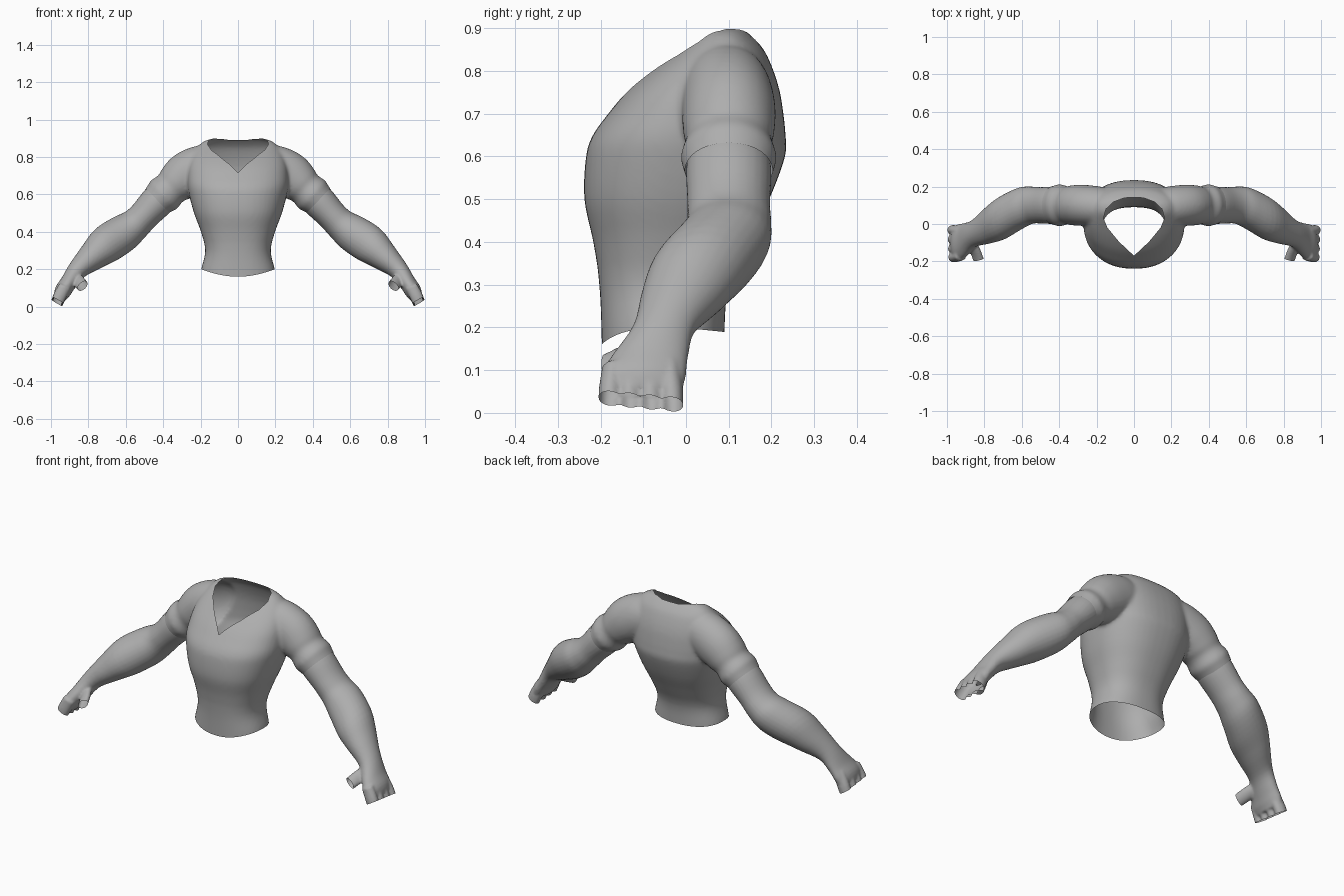
import bpy, bmesh, math
from mathutils import Vector

if "Cube" in bpy.data.objects:
    bpy.data.objects.remove(bpy.data.objects["Cube"])

grey = bpy.data.materials.new("plain_grey")
grey.diffuse_color = (0.42, 0.42, 0.42, 1)
grey.use_nodes = True
grey.node_tree.nodes["Principled BSDF"].inputs["Base Color"].default_value = grey.diffuse_color


def spline(rows, steps=4):
    """Catmull-Rom interpolation of rows of equal length."""
    out = []
    for i in range(len(rows) - 1):
        p = [rows[max(0, min(len(rows) - 1, i + k))] for k in (-1, 0, 1, 2)]
        for s in range(steps):
            t = s / steps
            out.append([0.5 * (2 * b + (c - a) * t + (2 * a - 5 * b + 4 * c - d) * t * t
                               + (3 * b - a - 3 * c + d) * t ** 3) for a, b, c, d in zip(*p)])
    return out + [list(rows[-1])]


def loft(bm, rings):
    """Closed solid skinned over a list of point rings."""
    vs = [[bm.verts.new(p) for p in r] for r in rings]
    n = len(vs[0])
    for a, b in zip(vs, vs[1:]):
        for i in range(n):
            bm.faces.new((a[i], a[(i + 1) % n], b[(i + 1) % n], b[i]))
    bm.faces.new(vs[0][::-1])
    bm.faces.new(vs[-1])


def limb(bm, rows, side=1, n=28):
    """Tube through rows of x, y, z, thickness, depth."""
    rows = spline(rows)
    rings = []
    for i, (x, y, z, a, b) in enumerate(rows):
        p, q = rows[max(i - 1, 0)], rows[min(i + 1, len(rows) - 1)]
        u = Vector((p[2] - q[2], 0, q[0] - p[0])).normalized()
        ring = []
        for k in range(n):
            t = math.tau * k / n
            c = Vector((x, y + b * math.sin(t), z)) + u * a * math.cos(t)
            ring.append((c.x * side, c.y, c.z))
        rings.append(ring)
    loft(bm, rings)


def fuse(bm, name, voxel, smooth):
    """Merge overlapping solids to one skin; return object and its bmesh."""
    bmesh.ops.recalc_face_normals(bm, faces=bm.faces)
    me = bpy.data.meshes.new(name)
    bm.to_mesh(me)
    bm.free()
    ob = bpy.data.objects.new(name, me)
    bpy.context.collection.objects.link(ob)
    r = ob.modifiers.new("fuse", 'REMESH')
    r.mode, r.voxel_size = 'VOXEL', voxel
    s = ob.modifiers.new("soften", 'SMOOTH')
    s.factor, s.iterations = 0.5, smooth
    bpy.context.view_layer.update()
    out = bmesh.new()
    out.from_object(ob, bpy.context.evaluated_depsgraph_get())
    ob.modifiers.clear()
    return ob, out


def cut(bm, co, no, faces=None, clear=True):
    """Slice by a plane and optionally leave the far side open."""
    faces = list(bm.faces) if faces is None else faces
    geom = {g for f in faces for g in (f, *f.edges, *f.verts)}
    bmesh.ops.bisect_plane(bm, geom=list(geom), dist=1e-6, plane_co=co,
                           plane_no=no, clear_outer=clear)


def finish(ob, bm):
    for f in bm.faces:
        f.smooth = True
    bm.to_mesh(ob.data)
    bm.free()
    ob.data.materials.clear()
    ob.data.materials.append(grey)


# Shirt body: z, half width, front y, back y
body = [(0.12, 0.205, -0.195, 0.09), (0.20, 0.197, -0.197, 0.09), (0.30, 0.175, -0.202, 0.10),
        (0.40, 0.198, -0.217, 0.145), (0.50, 0.235, -0.238, 0.195), (0.60, 0.262, -0.234, 0.232),
        (0.65, 0.27, -0.218, 0.233), (0.70, 0.27, -0.182, 0.228), (0.75, 0.265, -0.14, 0.22),
        (0.80, 0.25, -0.085, 0.205), (0.85, 0.22, -0.02, 0.182), (0.885, 0.18, 0.025, 0.15),
        (0.90, 0.13, 0.05, 0.13)]
bm = bmesh.new()
rings = []
for z, w, f, b in spline(body):
    ring = []
    for k in range(48):
        t = math.tau * k / 48
        c, s = math.cos(t), math.sin(t)
        ring.append((w * math.copysign(abs(c) ** 0.85, c),
                     (f + b) / 2 + (b - f) / 2 * math.copysign(abs(s) ** 0.85, s), z))
    rings.append(ring)
loft(bm, rings)

# Sleeves with a shallow groove above the cuff
sleeve = [(0.12, 0.09, 0.755, 0.11, 0.10), (0.20, 0.095, 0.74, 0.122, 0.108),
          (0.275, 0.10, 0.705, 0.122, 0.11), (0.33, 0.10, 0.66, 0.109, 0.107),
          (0.36, 0.10, 0.632, 0.096, 0.101), (0.395, 0.10, 0.60, 0.103, 0.112),
          (0.42, 0.10, 0.577, 0.094, 0.106), (0.46, 0.10, 0.54, 0.082, 0.095)]
for side in (1, -1):
    limb(bm, sleeve, side)
shirt, bm = fuse(bm, "shirt", 0.010, 5)

# Open waist with a dipped hem, and open cuffs
cut(bm, (0, 0, 0.2), (0, 0, -1))
for v in bm.verts:
    k = max(0, min(1, (0.34 - v.co.z) / 0.14))
    v.co.z -= k * max(0, 1 - (v.co.x / 0.2) ** 2) * (0.025 - 0.1 * (v.co.y + 0.05))
for side in (1, -1):
    cut(bm, (0.43 * side, 0, 0.567), (0.72 * side, 0, -0.69),
        [f for f in bm.faces if f.calc_center_median().x * side > 0.29])

# V neck opening
half = [(0, -0.17), (0.08, -0.095), (0.142, -0.02), (0.163, 0.03),
        (0.15, 0.08), (0.11, 0.118), (0.05, 0.14)]
poly = half + [(-0.0, 0.142)] + [(-x, y) for x, y in half[:0:-1]]
planes = []
for (x0, y0), (x1, y1) in zip(poly, poly[1:] + poly[:1]):
    planes.append((Vector((x0, y0, 0)), Vector((y1 - y0, x0 - x1, 0)).normalized()))
for co, no in planes:
    cut(bm, co, no, [f for f in bm.faces if f.calc_center_median().z > 0.62
                     and abs(f.calc_center_median().x) < 0.2], False)
hole = []
for f in bm.faces:
    c = f.calc_center_median()
    if c.z > 0.62 and all((c - co).dot(no) < 0 for co, no in planes):
        hole.append(f)
bmesh.ops.delete(bm, geom=hole, context='FACES')
finish(shirt, bm)

# Arm from inside the sleeve to the knuckles
bm = bmesh.new()
limb(bm, [(0.375, 0.10, 0.618, 0.082, 0.092), (0.43, 0.10, 0.565, 0.09, 0.10),
          (0.50, 0.10, 0.49, 0.082, 0.097), (0.55, 0.10, 0.44, 0.086, 0.10),
          (0.61, 0.083, 0.395, 0.10, 0.112), (0.70, 0.035, 0.335, 0.102, 0.117),
          (0.775, -0.005, 0.272, 0.08, 0.10), (0.855, -0.05, 0.20, 0.054, 0.074),
          (0.905, -0.085, 0.13, 0.045, 0.09), (0.935, -0.10, 0.085, 0.045, 0.10),
          (0.95, -0.10, 0.05, 0.036, 0.09)])
# Four fingers and a thumb
for y in (-0.178, -0.132, -0.083, -0.033):
    limb(bm, [(0.925, y * 0.9 - 0.01, 0.11, 0.034, 0.026), (0.958, y, 0.045, 0.035, 0.027),
              (0.99, y, -0.035, 0.032, 0.025)], n=16)
limb(bm, [(0.885, -0.07, 0.17, 0.03, 0.035), (0.855, -0.13, 0.14, 0.034, 0.035),
          (0.835, -0.18, 0.115, 0.034, 0.04), (0.815, -0.23, 0.09, 0.03, 0.035)], n=16)
arms, bm = fuse(bm, "arms", 0.007, 4)

# Open finger and thumb tips
cut(bm, (0.965, -0.1, 0.026), (0.5, -0.1, -0.86),
    [f for f in bm.faces if f.calc_center_median().z < 0.07])
cut(bm, (0.83, -0.19, 0.11), (-0.3, -0.92, -0.2),
    [f for f in bm.faces if f.calc_center_median().x < 0.88
     and f.calc_center_median().y < -0.12 and f.calc_center_median().z < 0.18])
finish(arms, bm)
arms.modifiers.new("both_sides", 'MIRROR').use_mirror_merge = False
